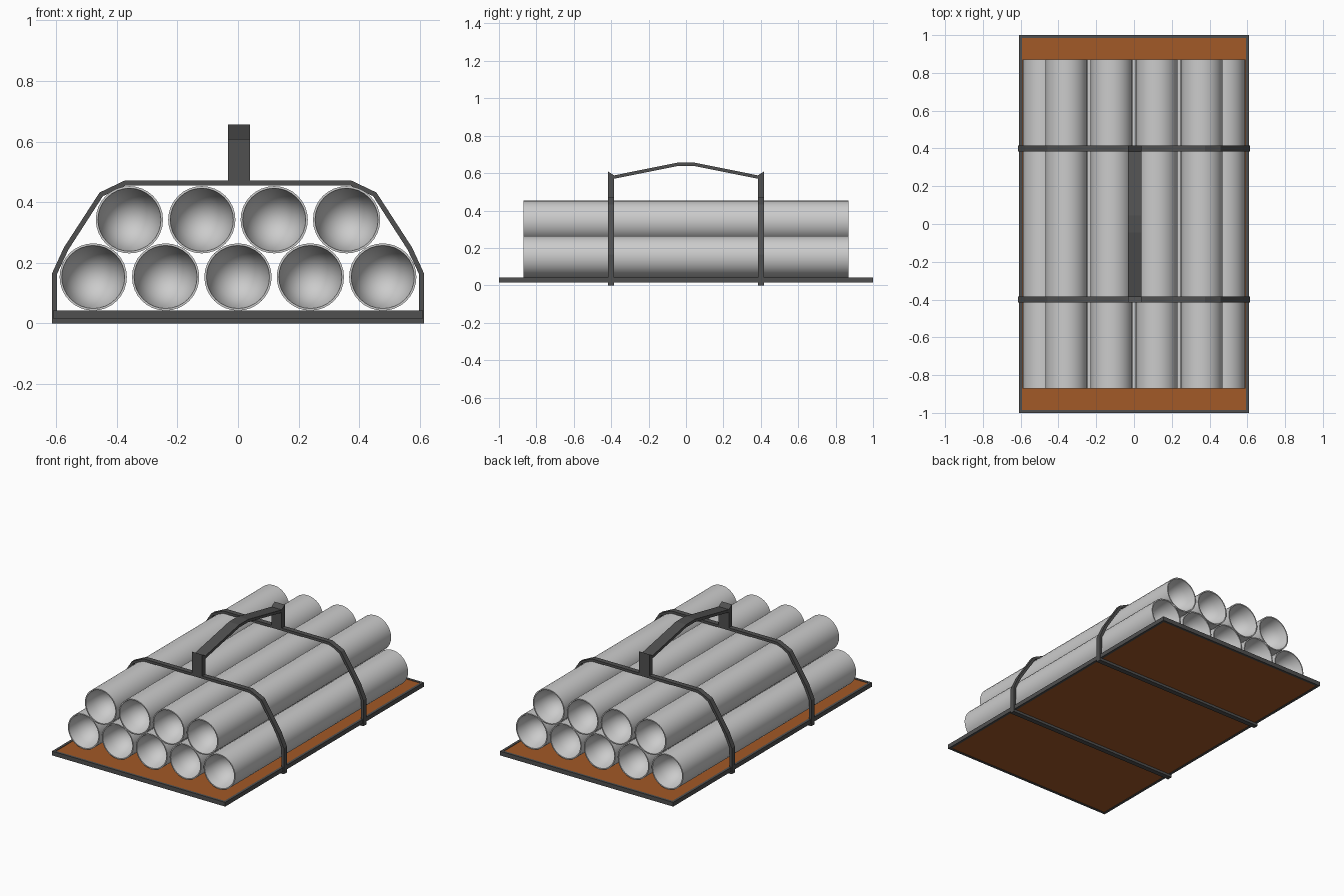
import bpy, bmesh, math

if "Cube" in bpy.data.objects:
    bpy.data.objects.remove(bpy.data.objects["Cube"])


def material(name, rgb):
    m = bpy.data.materials.new(name)
    m.diffuse_color = (*rgb, 1)
    m.use_nodes = True
    m.node_tree.nodes["Principled BSDF"].inputs["Base Color"].default_value = m.diffuse_color
    return m


DARK = material("dark_metal", (0.08, 0.08, 0.08))
BROWN = material("brown_board", (0.36, 0.10, 0.02))


def finish(name, bm, mat=None, smooth=False):
    bmesh.ops.recalc_face_normals(bm, faces=bm.faces)
    me = bpy.data.meshes.new(name)
    bm.to_mesh(me)
    bm.free()
    ob = bpy.data.objects.new(name, me)
    bpy.context.collection.objects.link(ob)
    if mat:
        me.materials.append(mat)
    if smooth:
        bpy.ops.object.select_all(action='DESELECT')
        ob.select_set(True)
        bpy.context.view_layer.objects.active = ob
        bpy.ops.object.shade_smooth_by_angle(angle=math.radians(40))
    return ob


def box(name, x0, x1, y0, y1, z0, z1, mat):
    bm = bmesh.new()
    bmesh.ops.create_cube(bm, size=1)
    for v in bm.verts:
        v.co = ((x0 + x1) / 2 + v.co.x * (x1 - x0),
                (y0 + y1) / 2 + v.co.y * (y1 - y0),
                (z0 + z1) / 2 + v.co.z * (z1 - z0))
    return finish(name, bm, mat)


def bridge_loops(name, loops, mat):
    """Join matching closed loops one after another, back to the first."""
    bm = bmesh.new()
    rings = [[bm.verts.new(p) for p in loop] for loop in loops]
    n = len(rings[0])
    for a, b in zip(rings, rings[1:] + rings[:1]):
        for i in range(n):
            j = (i + 1) % n
            bm.faces.new((a[i], a[j], b[j], b[i]))
    return finish(name, bm, mat)


def pipe(name, x, z, r=0.111, half=0.87, sides=32):
    """Thin-lipped pipe whose ends are dished inwards."""
    dish = [(0, half - 0.14), (0.035, half - 0.133), (0.07, half - 0.105),
            (0.094, half - 0.055), (0.104, half)]
    profile = [(q, -y) for q, y in dish] + [(r, -half), (r, half)] + dish[::-1]
    bm = bmesh.new()
    vs = [bm.verts.new((x + q, y, z)) for q, y in profile]
    edges = [bm.edges.new(p) for p in zip(vs, vs[1:])]
    bmesh.ops.spin(bm, geom=vs + edges, cent=(x, 0, z), axis=(0, 1, 0),
                   angle=math.tau, steps=sides)
    bmesh.ops.remove_doubles(bm, verts=bm.verts, dist=0.0001)
    return finish(name, bm, smooth=True)


# Tray: brown board with a dark rim
X, Z0, Z1, RIM = 0.61, 0.016, 0.043, 0.016
box("board", -X + RIM, X - RIM, -1 + RIM, 1 - RIM, Z0 + 0.002, Z1 - 0.003, BROWN)
for s, tag in ((-1, "a"), (1, "b")):
    xs = sorted((s * X, s * (X - RIM)))
    ys = sorted((s, s * (1 - RIM)))
    box("side_rim_" + tag, *xs, -1, 1, Z0, Z1, DARK)
    box("end_rim_" + tag, -X + RIM, X - RIM, *ys, Z0, Z1, DARK)

# Stacked pipes: five below, four nested above
for count, z in ((5, 0.153), (4, 0.342)):
    for i in range(count):
        pipe(f"pipe_{count}_{i}", (i - (count - 1) / 2) * 0.239, z)

# Straps wrapped around load and tray
outer = [(0.614, 0), (0.614, 0.165), (0.575, 0.25), (0.457, 0.432), (0.375, 0.471)]
inner = [(0.598, 0.016), (0.598, 0.162), (0.56, 0.243), (0.446, 0.42), (0.371, 0.455)]


def full(half):
    return half + [(-x, z) for x, z in reversed(half)]


for y, tag in ((-0.4, "front"), (0.4, "back")):
    loops = [[(x, y + d, z) for x, z in full(h)]
             for h, d in ((outer, -0.016), (outer, 0.016), (inner, 0.016), (inner, -0.016))]
    bridge_loops("strap_" + tag, loops, DARK)

# Carrying handle: extruded side profile
half = [(0.384, 0.46), (0.384, 0.57), (0.045, 0.638)]
half_top = [(0.045, 0.656), (0.384, 0.588), (0.416, 0.608), (0.416, 0.46)]
prof = ([(-y, z) for y, z in half] + half[::-1] + half_top[::-1]
        + [(-y, z) for y, z in half_top])
bm = bmesh.new()
face = bm.faces.new([bm.verts.new((-0.033, y, z)) for y, z in prof])
ext = bmesh.ops.extrude_face_region(bm, geom=[face])
bmesh.ops.translate(bm, vec=(0.072, 0, 0),
                    verts=[g for g in ext["geom"] if isinstance(g, bmesh.types.BMVert)])
handle = finish("handle", bm, DARK)
